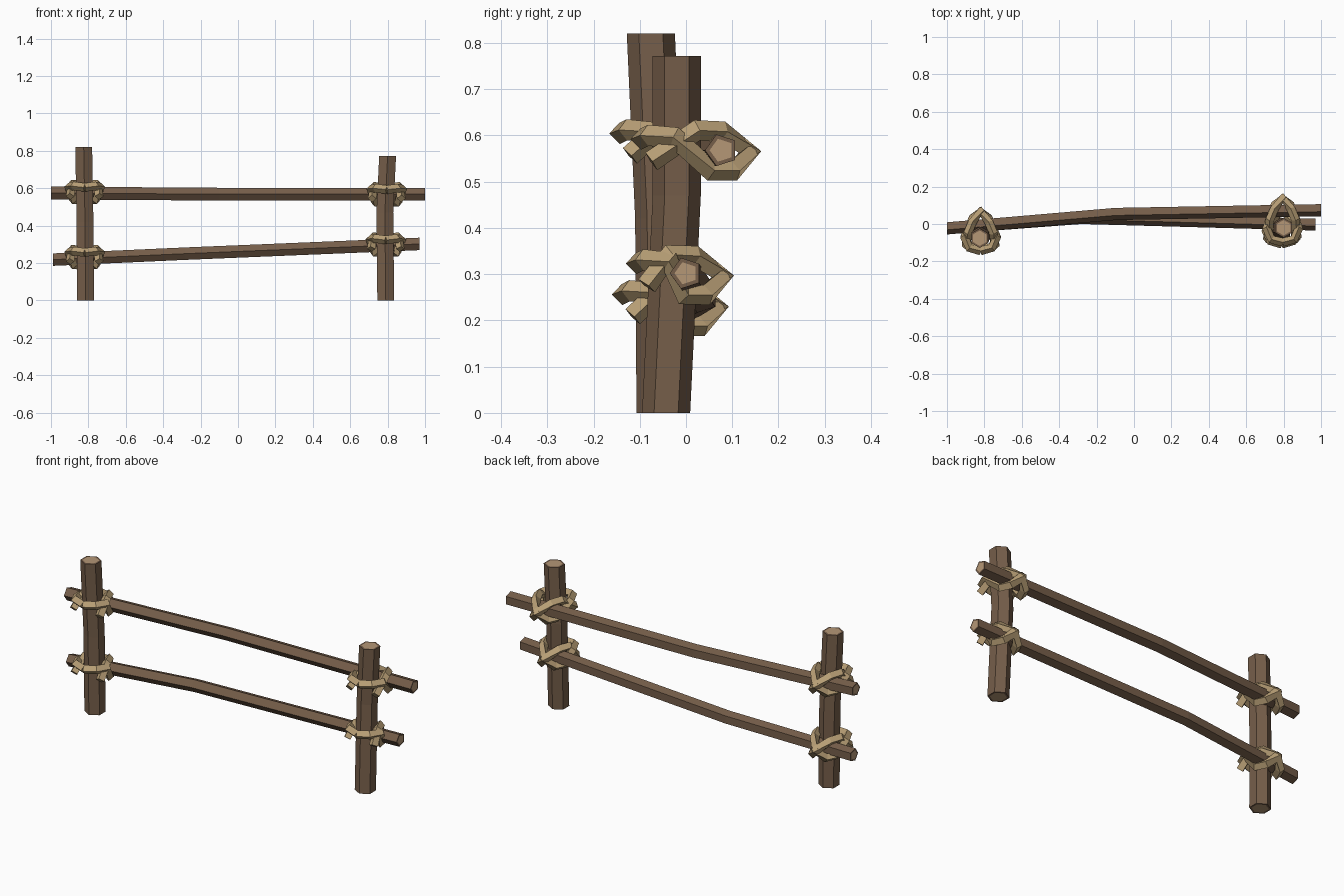
import bpy, bmesh, math
from mathutils import Vector

if "Cube" in bpy.data.objects:
    bpy.data.objects.remove(bpy.data.objects["Cube"])


def material(name, col):
    m = bpy.data.materials.new(name)
    m.diffuse_color = (*col, 1)
    m.use_nodes = True
    m.node_tree.nodes["Principled BSDF"].inputs["Base Color"].default_value = m.diffuse_color
    return m


BARK = material("brown bark", (0.180, 0.112, 0.068))
CORE = material("pale cut wood", (0.46, 0.31, 0.18))
ROPE = material("tan rope", (0.48, 0.345, 0.18))


def sweep(name, pts, radius, sides, mats, frame=None, phase=0.0, core=0.0):
    """Sweep a polygon along a path; optional fixed frame and pale end inset."""
    pts = [Vector(p) for p in pts]
    bm = bmesh.new()
    rings = []
    for i, p in enumerate(pts):
        r = radius
        if frame:
            u, v = Vector(frame[0]), Vector(frame[1])
        else:
            a = (p - pts[i - 1]).normalized() if i else None
            b = (pts[i + 1] - p).normalized() if i < len(pts) - 1 else None
            t = ((a or b) + (b or a)).normalized()
            u = t.cross(Vector((0, 0, 1))).normalized()
            v = u.cross(t)
        rings.append([bm.verts.new(p + r * (math.cos(q) * u + math.sin(q) * v))
                      for q in (phase + 2 * math.pi * k / sides for k in range(sides))])
    for A, B in zip(rings, rings[1:]):
        for k in range(sides):
            n = (k + 1) % sides
            bm.faces.new((A[k], A[n], B[n], B[k]))
    caps = [bm.faces.new(rings[0][::-1]), bm.faces.new(rings[-1])]
    bmesh.ops.recalc_face_normals(bm, faces=bm.faces)
    if core:
        for c in caps:
            bmesh.ops.inset_region(bm, faces=[c], thickness=core)
            c.material_index = 1
    me = bpy.data.meshes.new(name)
    bm.to_mesh(me)
    bm.free()
    for m in mats:
        me.materials.append(m)
    ob = bpy.data.objects.new(name, me)
    bpy.context.collection.objects.link(ob)
    return ob


# Posts: slightly bent hexagonal logs
flat = ((0, 1, 0), (-1, 0, 0))
sweep("left_post", [(-.815, -.055, 0), (-.818, -.058, .42), (-.825, -.076, .82)],
      .052, 6, [BARK, CORE], flat, 0, .011)
sweep("right_post", [(.79, -.043, 0), (.785, -.02, .47), (.80, -.02, .772)],
      .052, 6, [BARK, CORE], flat, 0, .011)

# Rails: bent pentagonal poles
side = ((0, 1, 0), (0, 0, 1))
sweep("upper_rail", [(-1, -.02, .574), (-.1, .057, .568), (1, .077, .568)],
      .036, 5, [BARK, CORE], side, math.pi, .01)
sweep("lower_rail", [(-.99, -.018, .218), (-.28, .035, .25), (.97, 0, .302)],
      .035, 5, [BARK, CORE], side, math.pi, .01)


# Rope lashings: two mirrored strands, crossing behind the rail
def lashing(name, x, post_y, rail_y, z):
    for s, tag in ((1, "a"), (-1, "b")):
        path = [(0, post_y - .078, z + .026),
                (.06, post_y - .062, z + .034),
                (.086, post_y - .005, z + .03),
                (.062, rail_y - .02, z - .042),
                (.04, rail_y + .03, z - .042),
                (0, rail_y + .066, z),
                (-.045, rail_y + .005, z + .042),
                (-.068, rail_y - .05, z + .045),
                (-.078, post_y - .055, z - .022)]
        sweep(name + "_" + tag, [(x + s * px, py, pz) for px, py, pz in path],
              .023, 4, [ROPE])


lashing("upper_left_lashing", -.82, -.066, .002, .578)
lashing("upper_right_lashing", .795, -.02, .074, .566)
lashing("lower_left_lashing", -.82, -.06, .004, .23)
lashing("lower_right_lashing", .79, -.03, .015, .297)
